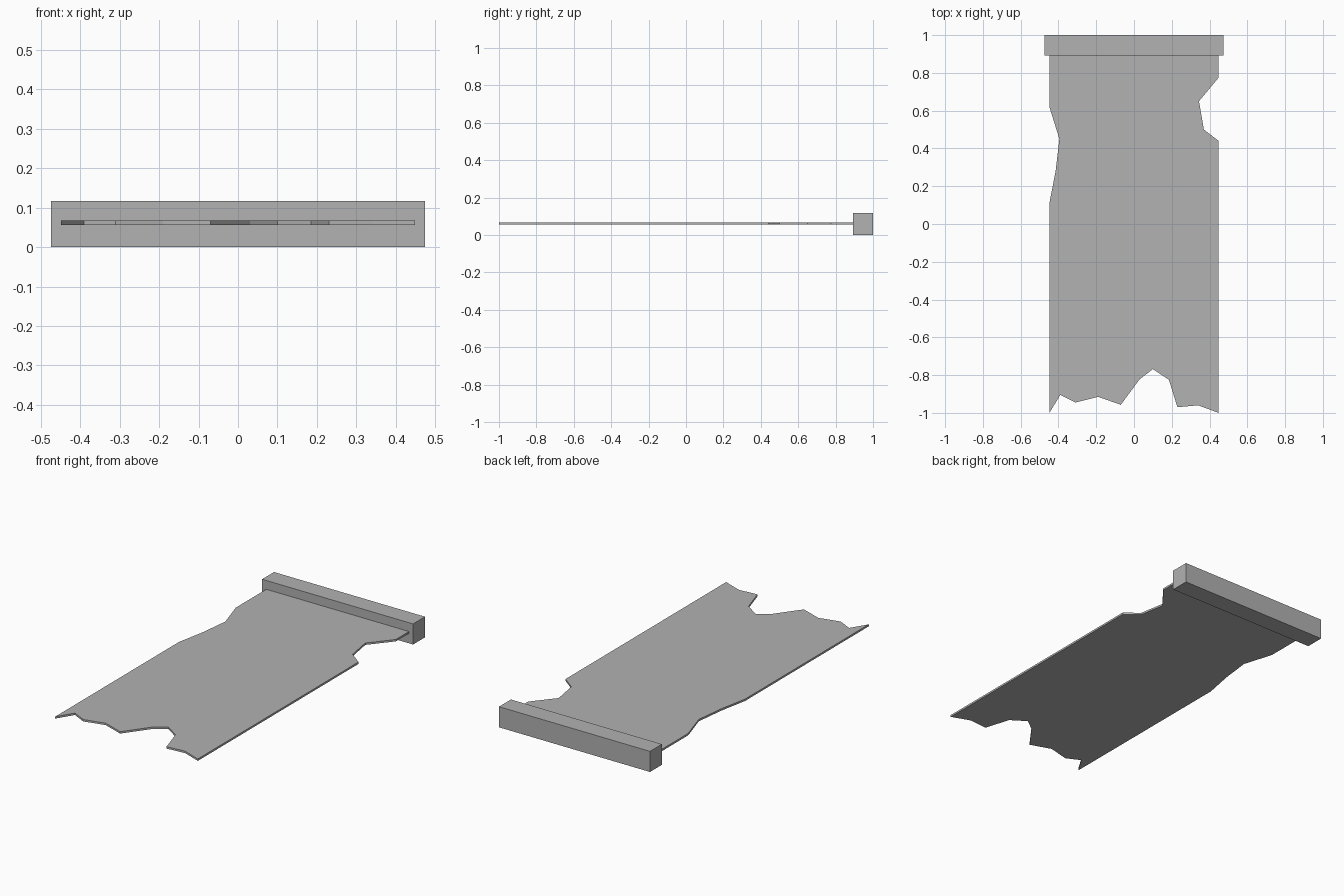
import bpy
import bmesh

if "Cube" in bpy.data.objects:
    bpy.data.objects.remove(bpy.data.objects["Cube"], do_unlink=True)

# Single plain grey
GREY = (0.445, 0.445, 0.445, 1)
grey = bpy.data.materials.new("plain_grey")
grey.use_nodes = True
grey.diffuse_color = GREY
grey.node_tree.nodes["Principled BSDF"].inputs["Base Color"].default_value = GREY


def extruded_outline(name, outline, bottom, top):
    """Flat outline in plan, raised from bottom to top."""
    bm = bmesh.new()
    face = bm.faces.new([bm.verts.new((x, y, bottom)) for x, y in outline])
    result = bmesh.ops.extrude_face_region(bm, geom=[face])
    raised = [v for v in result["geom"] if isinstance(v, bmesh.types.BMVert)]
    bmesh.ops.translate(bm, verts=raised, vec=(0, 0, top - bottom))
    bmesh.ops.recalc_face_normals(bm, faces=bm.faces)
    mesh = bpy.data.meshes.new(name)
    bm.to_mesh(mesh)
    bm.free()
    mesh.materials.append(grey)
    obj = bpy.data.objects.new(name, mesh)
    bpy.context.collection.objects.link(obj)
    return obj


# Square rail along the back
RAIL_HALF, RAIL_FRONT, RAIL_TOP = 0.474, 0.893, 0.117
extruded_outline(
    "hanging_rail",
    [(-RAIL_HALF, RAIL_FRONT), (RAIL_HALF, RAIL_FRONT), (RAIL_HALF, 1), (-RAIL_HALF, 1)],
    0, RAIL_TOP)

# Torn cloth: ragged front hem and worn bites in both sides
SIDE = 0.448
left_tear = [(SIDE, 0.44), (0.37, 0.5), (0.344, 0.65), (SIDE, 0.775)]
right_tear = [(-SIDE, 0.62), (-0.395, 0.45), (-0.415, 0.28), (-SIDE, 0.11)]
torn_hem = [(-SIDE, -1), (-0.39, -0.905), (-0.31, -0.945), (-0.19, -0.915),
            (-0.07, -0.957), (0.03, -0.822), (0.1, -0.768), (0.185, -0.825),
            (0.23, -0.97), (0.34, -0.96), (SIDE, -1)]
tucked_end = [(SIDE, 0.92), (-SIDE, 0.92)]
extruded_outline("torn_cloth", torn_hem + left_tear + tucked_end + right_tear,
                 0.056, 0.067)
